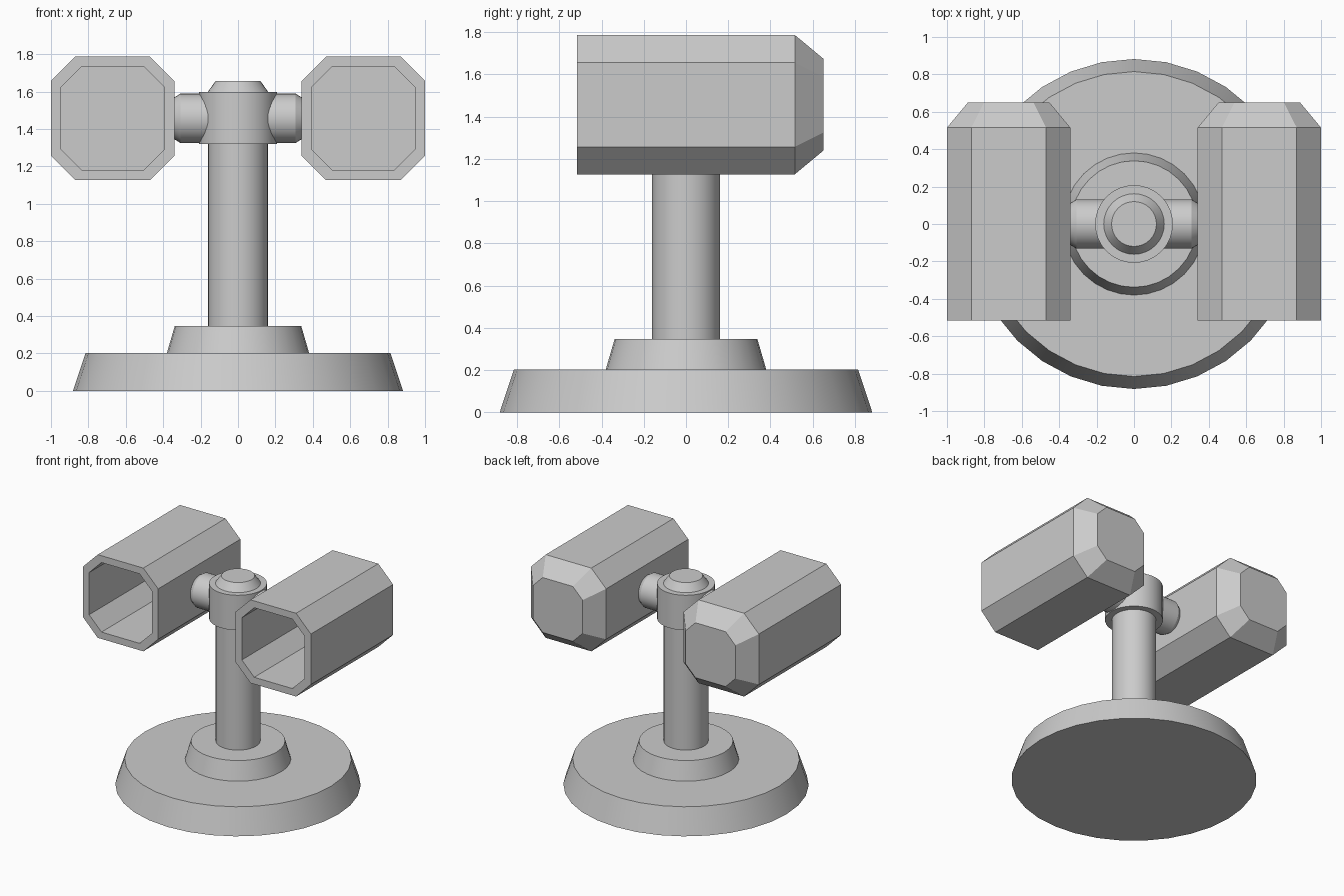
import bpy, bmesh
from math import cos, sin, tau, radians, pi

if "Cube" in bpy.data.objects:
    bpy.data.objects.remove(bpy.data.objects["Cube"])


def loft(name, rings, cap_start=True, cap_end=True):
    """Skin a list of equal-length point rings into one mesh object."""
    bm = bmesh.new()
    loops = [[bm.verts.new(p) for p in ring] for ring in rings]
    n = len(loops[0])
    for a, b in zip(loops, loops[1:]):
        for i in range(n):
            j = (i + 1) % n
            bm.faces.new((a[i], a[j], b[j], b[i]))
    if cap_start:
        bm.faces.new(loops[0][::-1])
    if cap_end:
        bm.faces.new(loops[-1])
    bmesh.ops.recalc_face_normals(bm, faces=bm.faces[:])
    mesh = bpy.data.meshes.new(name)
    bm.to_mesh(mesh)
    bm.free()
    obj = bpy.data.objects.new(name, mesh)
    bpy.context.collection.objects.link(obj)
    return obj


def lathe(name, profile, sides=32):
    """Turned part about z from (radius, height) pairs, sharp at the rims."""
    obj = loft(name, [[(r * cos(tau * i / sides), r * sin(tau * i / sides), z)
                       for i in range(sides)] for r, z in profile])
    bpy.ops.object.select_all(action='DESELECT')
    obj.select_set(True)
    bpy.context.view_layer.objects.active = obj
    bpy.ops.object.shade_smooth_by_angle(angle=radians(25))
    return obj


def octagon(y, scale, cx=0.67, cz=1.457, half=0.33, cut=0.13):
    """Square ring with cut corners, in the xz plane at depth y."""
    h, k = half * scale, (half - cut) * scale
    pts = [(h, -k), (h, k), (k, h), (-k, h), (-h, k), (-h, -k), (-k, -h), (k, -h)]
    return [(cx + x, y, cz + z) for x, z in pts]


# Foot and column
lathe("base", [(0.882, 0), (0.815, 0.203)])
lathe("base_collar", [(0.38, 0.203), (0.338, 0.347)])
lathe("column", [(0.16, 0.347), (0.16, 1.32)])

# Pivot hub with its bevelled cap
lathe("hub", [(0.208, 1.32), (0.208, 1.597)])
lathe("hub_cap", [(0.162, 1.597), (0.12, 1.657)])

# Cross arm running through the hub, chamfered at both ends
arm = lathe("cross_arm", [(0.112, -0.34), (0.132, -0.308), (0.132, 0.308), (0.112, 0.34)])
arm.rotation_euler = (0, pi / 2, 0)
arm.location = (0, 0, 1.457)

# Hollow lamp housings: inner floor, front rim, outer wall, tapered back
housing = loft("lamp_housings", [octagon(0.47, 0.835), octagon(-0.515, 0.835),
                                 octagon(-0.515, 1), octagon(0.515, 1),
                                 octagon(0.65, 0.66)])
housing.modifiers.new("mirror_sides", 'MIRROR')
